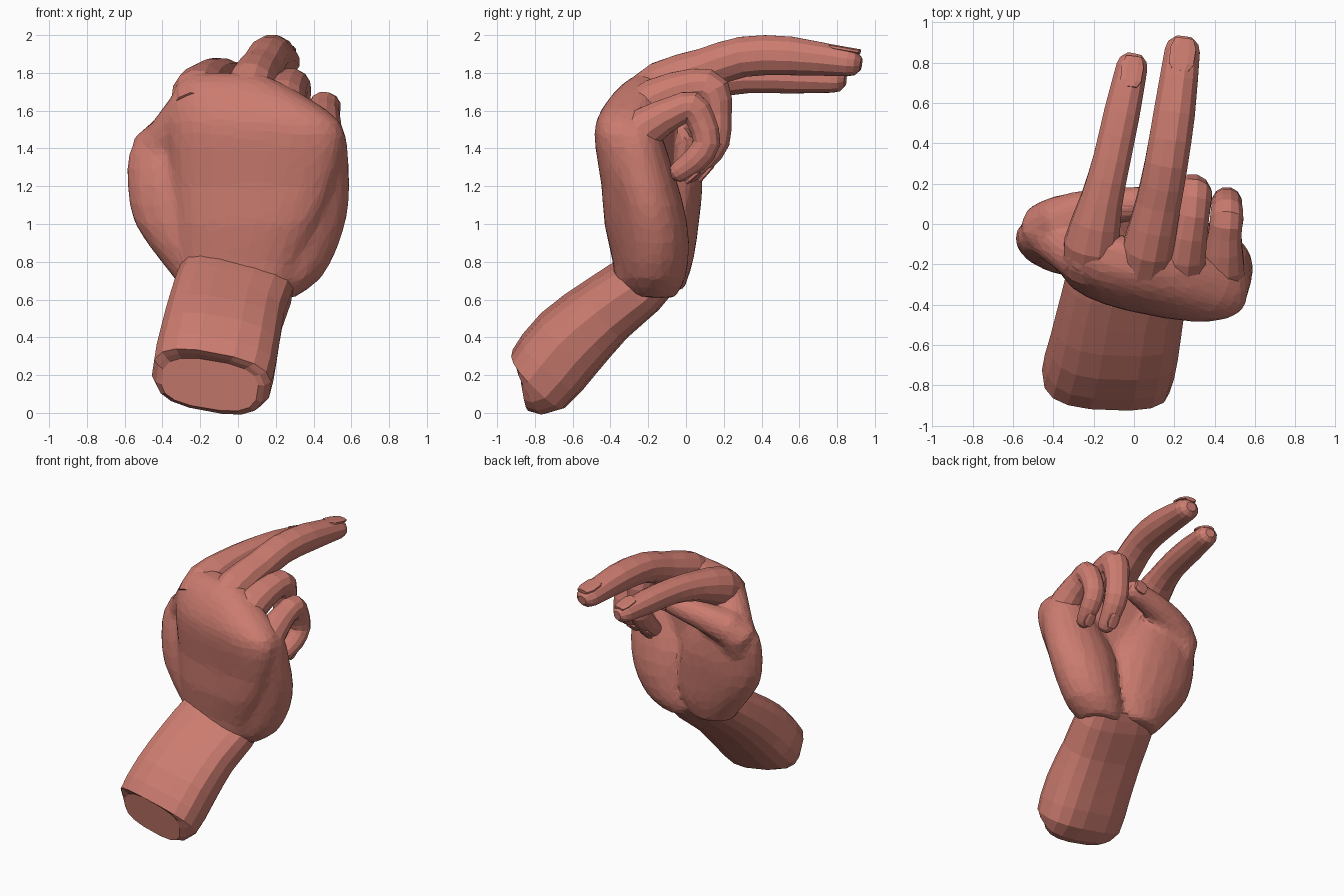
import bpy
import bmesh
from math import cos, sin, pi, copysign
from mathutils import Vector

default_cube = bpy.data.objects.get("Cube")
if default_cube:
    bpy.data.objects.remove(default_cube, do_unlink=True)

X, Y, Z = Vector((1, 0, 0)), Vector((0, 1, 0)), Vector((0, 0, 1))

# One skin colour for the whole hand
skin = bpy.data.materials.new("skin")
skin.use_nodes = True
skin_colour = (0.6, 0.2, 0.16, 1)
skin.diffuse_color = skin_colour
for node in skin.node_tree.nodes:
    if node.type == "BSDF_PRINCIPLED":
        node.inputs["Base Color"].default_value = skin_colour
        node.inputs["Roughness"].default_value = 0.8


def smooth_rows(rows, steps):
    """Catmull-Rom resampling of (x, y, z, width, depth) rows."""
    padded = [rows[0]] + rows + [rows[-1]]
    result = []
    for a, b, c, d in zip(padded, padded[1:], padded[2:], padded[3:]):
        for step in range(steps):
            t = step / steps
            result.append([
                q + t / 2 * (r - p + t * (2 * p - 5 * q + 4 * r - s
                                          + t * (3 * (q - r) + s - p)))
                for p, q, r, s in zip(a, b, c, d)])
    return result + [list(rows[-1])]


def loft(name, rows, side=X, axis=None, sides=12, steps=2, boxy=2.0, tip=False):
    """Skin oval rings along a path; side points along the ring's width.
    Rings face along the path, or along axis where one is given."""
    rows = [list(row) if len(row) > 4 else list(row) + [row[-1]] for row in rows]
    rows = smooth_rows(rows, steps)
    if tip:  # rounded end beyond the last ring
        end = Vector(rows[-1][:3])
        out = (end - Vector(rows[-2][:3])).normalized()
        w, d = rows[-1][3:]
        for reach, scale in ((0.5, 0.86), (0.9, 0.45)):
            rows.append([*(end + out * reach * d), w * scale, d * scale])
    centres = [Vector(row[:3]) for row in rows]
    bm = bmesh.new()
    rings = []
    for i, row in enumerate(rows):
        along = axis or centres[min(i + 1, len(rows) - 1)] - centres[max(i - 1, 0)]
        along = along.normalized()
        wide = (side - along * side.dot(along)).normalized()
        deep = along.cross(wide)
        ring = []
        for k in range(sides):
            a = 2 * pi * (k + 0.5) / sides
            u = copysign(abs(cos(a)) ** (2 / boxy), cos(a)) * row[3]
            v = copysign(abs(sin(a)) ** (2 / boxy), sin(a)) * row[4]
            ring.append(bm.verts.new(centres[i] + wide * u + deep * v))
        rings.append(ring)
    for low, high in zip(rings, rings[1:]):
        for k in range(sides):
            j = (k + 1) % sides
            bm.faces.new((low[k], low[j], high[j], high[k]))
    bm.faces.new(rings[0][::-1])
    bm.faces.new(rings[-1])
    bmesh.ops.recalc_face_normals(bm, faces=bm.faces)
    mesh = bpy.data.meshes.new(name)
    bm.to_mesh(mesh)
    bm.free()
    mesh.materials.append(skin)
    part = bpy.data.objects.new(name, mesh)
    bpy.context.collection.objects.link(part)
    return part


def blend(parts):
    """Fuse parts into the first one as a single faceted skin."""
    bpy.ops.object.select_all(action="DESELECT")
    for part in parts:
        part.select_set(True)
    bpy.context.view_layer.objects.active = parts[0]
    bpy.ops.object.join()
    remesh = parts[0].modifiers.new("fuse", "REMESH")
    remesh.mode = "VOXEL"
    remesh.voxel_size = 0.022
    relax = parts[0].modifiers.new("relax", "SMOOTH")
    relax.factor = 0.5
    relax.iterations = 8
    facets = parts[0].modifiers.new("facets", "DECIMATE")
    facets.ratio = 0.12


def nail(name, root, end, width, side=X):
    """Thin rounded plate from the cuticle to the free edge."""
    root, end = Vector(root), Vector(end)
    rows = [(*root.lerp(end, t), width * s, 0.014)
            for t, s in ((0, 0.6), (0.2, 0.95), (0.7, 1), (1, 0.7))]
    loft(name, rows, side=side, sides=8, steps=1, boxy=2.5)


# Forearm with a bevelled cut end
loft("forearm", [
    (-.15, -.84, .15, .26, .13), (-.14, -.78, .18, .32, .2),
    (-.1, -.62, .37, .32, .21), (-.06, -.42, .55, .31, .18),
    (-.01, -.23, .69, .31, .16), (.02, -.12, .77, .28, .12),
], side=Vector((1, 0, -.15)), sides=16, boxy=2.8)

# Palm in level slices, its back turned slightly towards the little finger
palm = loft("palm", [
    (-.01, -.2, .68, .31, .16), (.01, -.21, .8, .34, .16),
    (.05, -.24, 1, .39, .17), (.08, -.25, 1.2, .44, .17),
    (.1, -.27, 1.4, .47, .18), (.09, -.27, 1.54, .46, .18),
    (.02, -.23, 1.66, .37, .16), (-.05, -.19, 1.75, .28, .12),
    (-.07, -.17, 1.8, .18, .06),
], side=Vector((1, -.2, 0)), axis=Z, sides=24, boxy=2.5)

# Fleshy pads meeting in a crease down the palm
thumb_pad = loft("thumb_pad", [
    (-.13, -.14, .65, .16, .13), (-.15, -.12, .8, .26, .16),
    (-.22, -.1, 1, .33, .17), (-.26, -.08, 1.2, .33, .17),
    (-.3, -.06, 1.38, .28, .14), (-.3, -.04, 1.52, .18, .1),
], axis=Z, sides=16)
outer_pad = loft("outer_pad", [
    (.15, -.18, .61, .15, .12), (.22, -.17, .71, .22, .17),
    (.29, -.17, .9, .25, .19), (.31, -.2, 1.1, .28, .19),
    (.35, -.25, 1.3, .24, .18), (.4, -.28, 1.48, .17, .15),
    (.41, -.27, 1.58, .08),
], axis=Z, sides=16)

# Thumb folded across the palm, with the web joining it to the hand
thumb = loft("thumb", [
    (-.4, -.05, 1.22, .11), (-.43, -.02, 1.4, .14),
    (-.28, .05, 1.49, .115), (-.1, .09, 1.54, .095), (.09, .11, 1.58, .08),
], side=Y, tip=True)
thumb_web = loft("thumb_web", [
    (-.42, -.04, 1.37, .13), (-.33, -.12, 1.51, .12), (-.24, -.19, 1.63, .12),
], side=Y)
blend([palm, thumb_pad, outer_pad, thumb, thumb_web])

# Two outstretched fingers
loft("index_finger", [
    (-.22, -.22, 1.6, .13), (-.21, -.1, 1.69, .14), (-.16, .12, 1.76, .108),
    (-.11, .32, 1.785, .096), (-.06, .55, 1.78, .092), (-.01, .78, 1.765, .08, .072),
], tip=True)
loft("middle_finger", [
    (.03, -.25, 1.62, .14), (.07, -.12, 1.74, .13), (.12, .1, 1.82, .115),
    (.16, .3, 1.885, .11), (.2, .55, 1.89, .106), (.24, .86, 1.855, .09, .076),
], tip=True)

# Two curled fingers
loft("ring_finger", [
    (.22, -.28, 1.55, .14), (.24, -.15, 1.66, .12), (.28, .05, 1.73, .097),
    (.29, .14, 1.7, .1), (.29, .16, 1.58, .085), (.29, .15, 1.44, .085),
    (.28, .09, 1.35, .075), (.27, .02, 1.28, .062),
], tip=True)
loft("little_finger", [
    (.42, -.3, 1.42, .14), (.44, -.2, 1.52, .11), (.45, -.05, 1.6, .085),
    (.46, .03, 1.62, .085), (.46, .08, 1.55, .078), (.46, .11, 1.43, .075),
    (.45, .05, 1.34, .07), (.43, -.03, 1.28, .058),
], tip=True)

# Fingernails
nail("index_nail", (-.02, .68, 1.845), (0, .83, 1.81), .058)
nail("middle_nail", (.23, .76, 1.94), (.25, .92, 1.912), .068)
nail("ring_nail", (.28, .14, 1.31), (.27, .07, 1.23), .045)
nail("little_nail", (.44, .07, 1.28), (.43, 0, 1.22), .04)
nail("thumb_nail", (.04, .18, 1.57), (.13, .18, 1.59), .05, side=Z)
